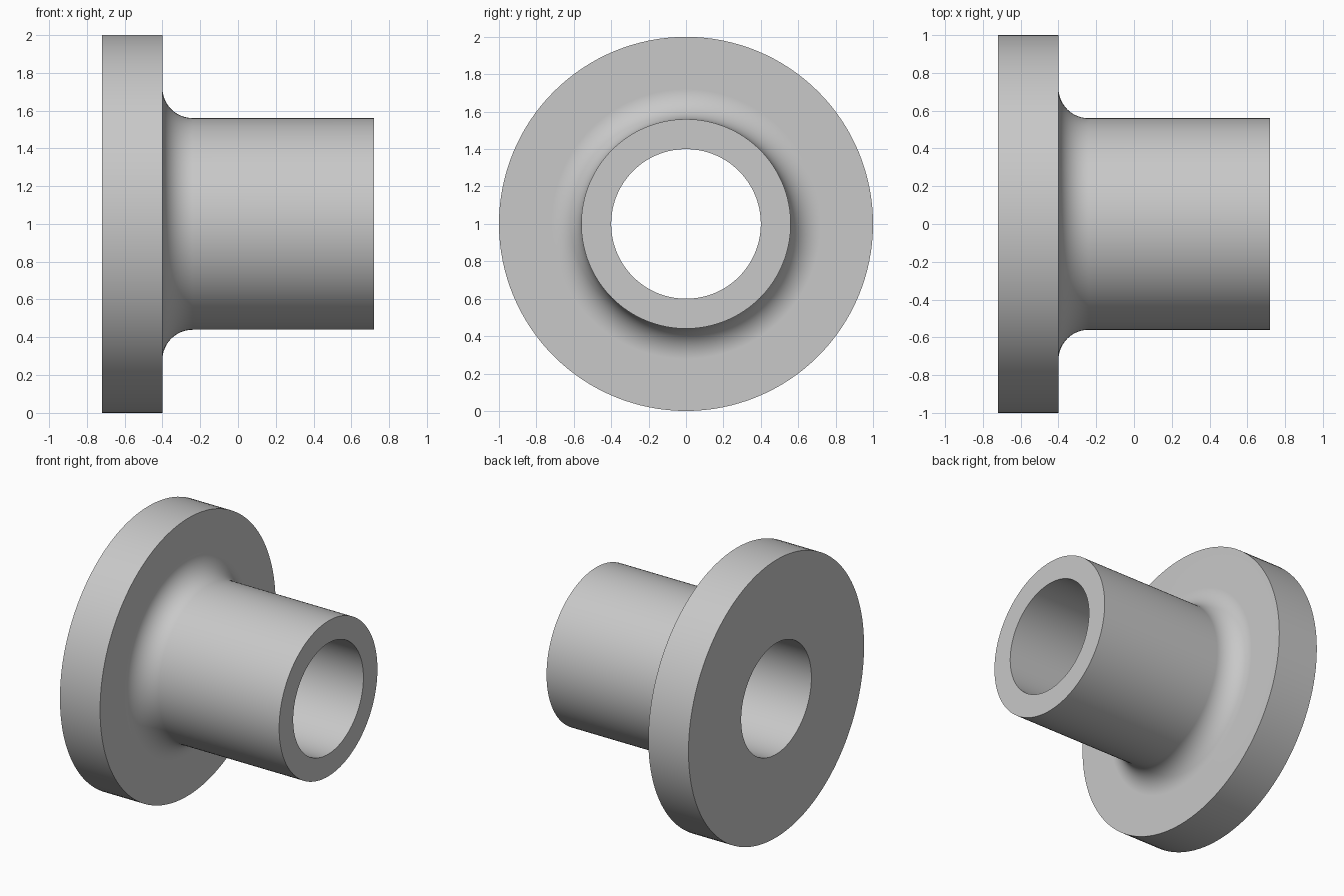
import bpy, bmesh
from math import pi, sin, cos, radians
from mathutils import Vector

cube = bpy.data.objects.get("Cube")
if cube:
    bpy.data.objects.remove(cube, do_unlink=True)

# Main dimensions
BACK, FACE, TIP = -0.72, -0.40, 0.72
FLANGE_R, TUBE_R, BORE_R = 1.0, 0.56, 0.40
FILLET = 0.16
SEGMENTS, FILLET_STEPS = 128, 12

# Plain grey material
grey = bpy.data.materials.new("light_grey")
grey.use_nodes = True
colour = (0.58, 0.58, 0.58, 1)
grey.diffuse_color = colour
grey.node_tree.nodes["Principled BSDF"].inputs["Base Color"].default_value = colour

# Half section as (x, radius): bore, flange, concave fillet, tube
profile = [(BACK, BORE_R), (BACK, FLANGE_R), (FACE, FLANGE_R)]
for i in range(FILLET_STEPS + 1):
    a = pi / 2 * i / FILLET_STEPS
    profile.append((FACE + FILLET * (1 - cos(a)), TUBE_R + FILLET * (1 - sin(a))))
profile += [(TIP, TUBE_R), (TIP, BORE_R)]

# Revolve the closed section around the x axis
bm = bmesh.new()
verts = [bm.verts.new((x, 0, r)) for x, r in profile]
edges = [bm.edges.new((v, verts[(i + 1) % len(verts)])) for i, v in enumerate(verts)]
bmesh.ops.spin(bm, geom=verts + edges, cent=(0, 0, 0), axis=(1, 0, 0),
               angle=2 * pi, steps=SEGMENTS, use_duplicate=False)
bmesh.ops.remove_doubles(bm, verts=bm.verts[:], dist=0.0005)
bmesh.ops.recalc_face_normals(bm, faces=bm.faces[:])
bmesh.ops.translate(bm, verts=bm.verts[:], vec=Vector((0, 0, FLANGE_R)))

mesh = bpy.data.meshes.new("flanged_bushing")
bm.to_mesh(mesh)
bm.free()
mesh.materials.append(grey)
bushing = bpy.data.objects.new("flanged_bushing", mesh)
bpy.context.collection.objects.link(bushing)

# Smooth round walls with crisp rims and flat end faces
bpy.ops.object.select_all(action='DESELECT')
bushing.select_set(True)
bpy.context.view_layer.objects.active = bushing
bpy.ops.object.shade_smooth_by_angle(angle=radians(30))
weighted = bushing.modifiers.new("flat_face_normals", 'WEIGHTED_NORMAL')
weighted.keep_sharp = True
